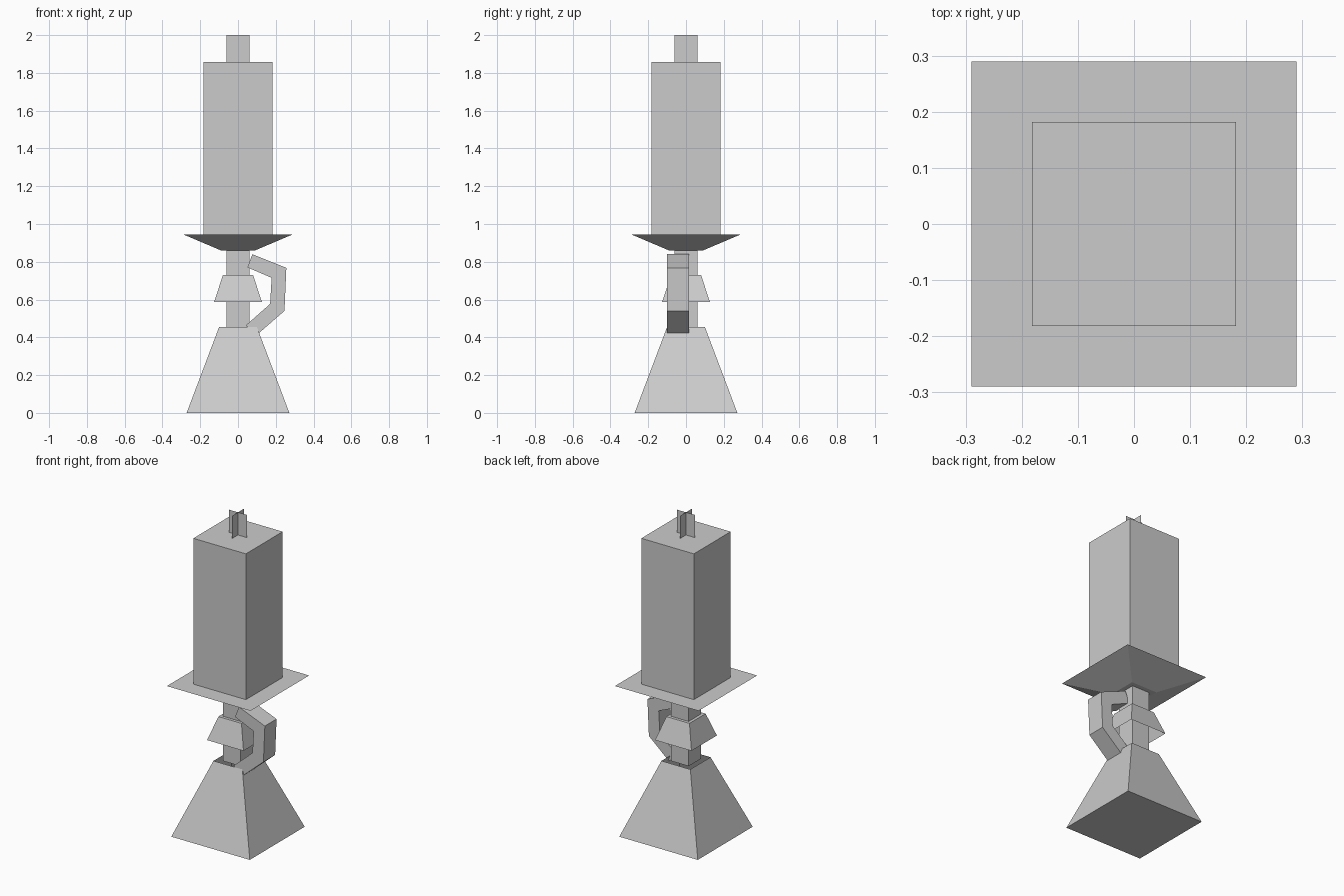
import bpy, bmesh

if "Cube" in bpy.data.objects:
    bpy.data.objects.remove(bpy.data.objects["Cube"])

grey = bpy.data.materials.new("plain grey")
grey.diffuse_color = (0.6, 0.6, 0.6, 1)
grey.use_nodes = True
grey.node_tree.nodes["Principled BSDF"].inputs["Base Color"].default_value = grey.diffuse_color


def make(name, bm):
    mesh = bpy.data.meshes.new(name)
    bm.to_mesh(mesh)
    bm.free()
    mesh.materials.append(grey)
    obj = bpy.data.objects.new(name, mesh)
    bpy.context.collection.objects.link(obj)


def square_column(name, sections, cap_bottom=True, cap_top=True):
    """Stack of squares given as (height, half width)."""
    bm = bmesh.new()
    signs = ((-1, -1), (1, -1), (1, 1), (-1, 1))
    rings = [[bm.verts.new((sx * h, sy * h, z)) for sx, sy in signs]
             for z, h in sections]
    for a, b in zip(rings, rings[1:]):
        for i in range(4):
            j = (i + 1) % 4
            bm.faces.new((a[i], a[j], b[j], b[i]))
    if cap_bottom:
        bm.faces.new(rings[0][::-1])
    if cap_top:
        bm.faces.new(rings[-1])
    make(name, bm)


# Holder, from the foot up
square_column("base", [(0, 0.272), (0.455, 0.1)], cap_top=False)
square_column("stem", [(0.45, 0.061), (0.86, 0.061)])
square_column("collar", [(0.588, 0.126), (0.73, 0.08)], cap_bottom=False)
square_column("drip_plate", [(0.86, 0.09), (0.945, 0.29)])

# Candle body
square_column("candle", [(0.945, 0.182), (1.858, 0.182)])

# Wick: two crossed flat sheets
bm = bmesh.new()
for dx, dy in ((0.061, 0), (0, 0.061)):
    bm.faces.new([bm.verts.new((s * dx, s * dy, z))
                  for s, z in ((-1, 1.858), (1, 1.858), (1, 2.0), (-1, 2.0))])
make("wick", bm)

# Handle: bent square bar, outer and inner edge in the x-z plane
outer = [(0.076, 0.84), (0.256, 0.768), (0.246, 0.54), (0.108, 0.42)]
inner = [(0.05, 0.77), (0.178, 0.715), (0.17, 0.577), (0.04, 0.462)]
bm = bmesh.new()
rings = [[bm.verts.new((p[0], y, p[1]))
          for p, y in ((o, -0.1), (o, 0.016), (i, 0.016), (i, -0.1))]
         for o, i in zip(outer, inner)]
for a, b in zip(rings, rings[1:]):
    for i in range(4):
        j = (i + 1) % 4
        bm.faces.new((a[i], a[j], b[j], b[i]))
bm.faces.new(rings[0])
bm.faces.new(rings[-1])
bmesh.ops.recalc_face_normals(bm, faces=bm.faces)
make("handle", bm)
